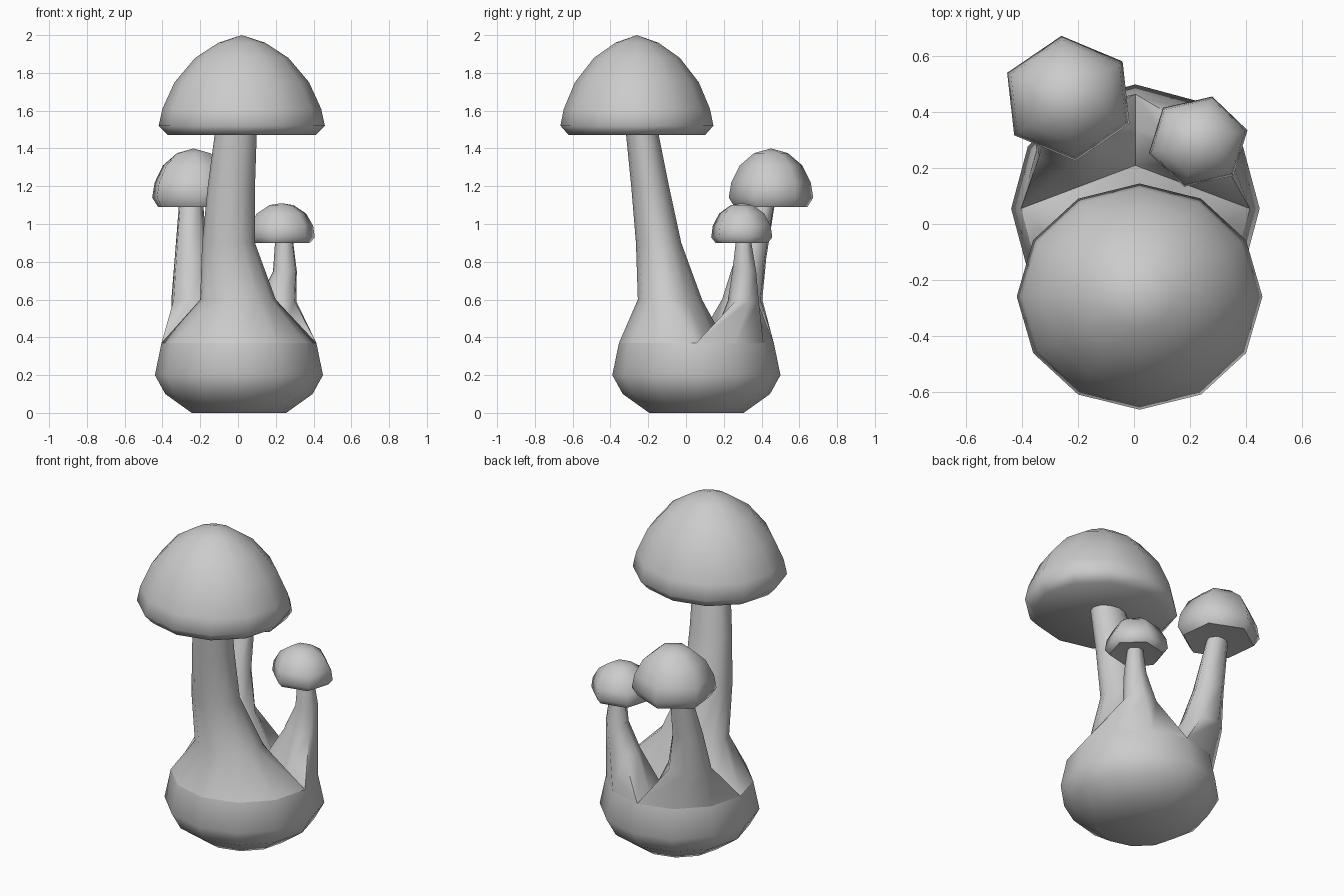
import bpy
from math import cos, sin, radians, pi

if "Cube" in bpy.data.objects:
    bpy.data.objects.remove(bpy.data.objects["Cube"])

CX, CY = 0.005, 0.055      # middle of the base
TOP_R, TOP_Z = 0.41, 0.37  # upper edge of the base


def ellipse(cx, cy, z, rx, ry, n, phase=0.0):
    p = radians(phase)
    return [(cx + rx * cos(p + 2 * pi * k / n), cy + ry * sin(p + 2 * pi * k / n), z)
            for k in range(n)]


def loft(name, rings, close_start=False, close_end=False, angle=50):
    """Skin equal-length rings, listed from bottom to top."""
    n = len(rings[0])
    verts = [v for r in rings for v in r]
    faces = [(i * n + k, i * n + (k + 1) % n, (i + 1) * n + (k + 1) % n, (i + 1) * n + k)
             for i in range(len(rings) - 1) for k in range(n)]
    if close_start:
        faces.append(tuple(reversed(range(n))))
    if close_end:
        last = (len(rings) - 1) * n
        faces.append(tuple(range(last, last + n)))
    mesh = bpy.data.meshes.new(name)
    mesh.from_pydata(verts, [], faces)
    mesh.update()
    ob = bpy.data.objects.new(name, mesh)
    bpy.context.collection.objects.link(ob)
    bpy.ops.object.select_all(action='DESELECT')
    ob.select_set(True)
    bpy.context.view_layer.objects.active = ob
    bpy.ops.object.shade_smooth_by_angle(angle=radians(angle))
    return ob


def sector(start, stop, cuts):
    """Slice of the base's upper edge, closed through the shared middle point."""
    arc = [(CX + TOP_R * cos(radians(a)), CY + TOP_R * sin(radians(a)), TOP_Z)
           for a in range(start, stop + 1, 30)]
    hub = (CX, 0.21, TOP_Z)

    def mix(a, b, t):
        return tuple(a[i] + (b[i] - a[i]) * t for i in range(3))
    ts = [(k + 1) / (cuts + 1) for k in range(cuts)]
    return arc + [mix(arc[-1], hub, t) for t in ts] + [hub] + [mix(hub, arc[0], t) for t in ts]


def stem(name, foot, rings, phase):
    n = len(foot)
    loft(name, [foot] + [ellipse(*r, n, phase) for r in rings], angle=60)


def cap(name, cx, cy, rx, ry, n, phase, profile):
    """Profile is (radius fraction, height) from the underside to the tip."""
    rings = [ellipse(cx, cy, z, rx * f, ry * f, n, phase) for f, z in profile]
    loft(name, rings[:-1], angle=60)
    ob = bpy.context.object
    # underside and crown fans
    m = ob.data
    verts = [v.co[:] for v in m.vertices]
    faces = [tuple(p.vertices) for p in m.polygons]
    lo, hi, last = len(verts), len(verts) + 1, len(verts) - n
    verts += [(cx, cy, profile[0][1] + 0.015), (cx, cy, profile[-1][1])]
    for k in range(n):
        j = (k + 1) % n
        faces += [(lo, j, k), (last + k, last + j, hi)]
    m.clear_geometry()
    m.from_pydata(verts, [], faces)
    m.update()
    bpy.ops.object.shade_smooth_by_angle(angle=radians(60))


# rounded base
loft("base", [ellipse(CX, CY, z, r, r, 12)
              for r, z in ((0.25, 0), (0.39, 0.1), (0.445, 0.2), (TOP_R, TOP_Z))],
     close_start=True)

# stems: (centre x, centre y, z, radius x, radius y)
stem("large_stem", sector(180, 360, 2),
     [(0, -0.085, 0.6, 0.2, 0.17), (-0.05, -0.145, 0.9, 0.14, 0.12),
      (-0.035, -0.19, 1.2, 0.125, 0.1), (-0.01, -0.235, 1.5, 0.11, 0.085)], 180)
stem("small_stem", sector(0, 90, 1),
     [(0.21, 0.305, 0.59, 0.105, 0.085), (0.25, 0.31, 0.75, 0.065, 0.065),
      (0.245, 0.305, 0.92, 0.048, 0.04)], 225 - 5 * 360 / 7)
stem("middle_stem", sector(90, 180, 1),
     [(-0.23, 0.3, 0.6, 0.13, 0.11), (-0.25, 0.345, 0.82, 0.09, 0.085),
      (-0.25, 0.425, 1.12, 0.065, 0.05)], 315 - 5 * 360 / 7)

# caps
cap("large_cap", 0.02, -0.26, 0.44, 0.405, 12, 90,
    [(0.89, 1.47), (1, 1.52), (0.955, 1.61), (0.81, 1.75), (0.56, 1.88), (0.28, 1.96), (0, 2)])
cap("small_cap", 0.23, 0.295, 0.182, 0.168, 6, 74,
    [(0.86, 0.9), (1, 0.93), (0.95, 0.99), (0.74, 1.055), (0.36, 1.1), (0, 1.11)])
cap("middle_cap", -0.235, 0.45, 0.24, 0.225, 6, 96,
    [(0.86, 1.09), (1, 1.14), (0.94, 1.22), (0.74, 1.31), (0.4, 1.375), (0, 1.4)])
